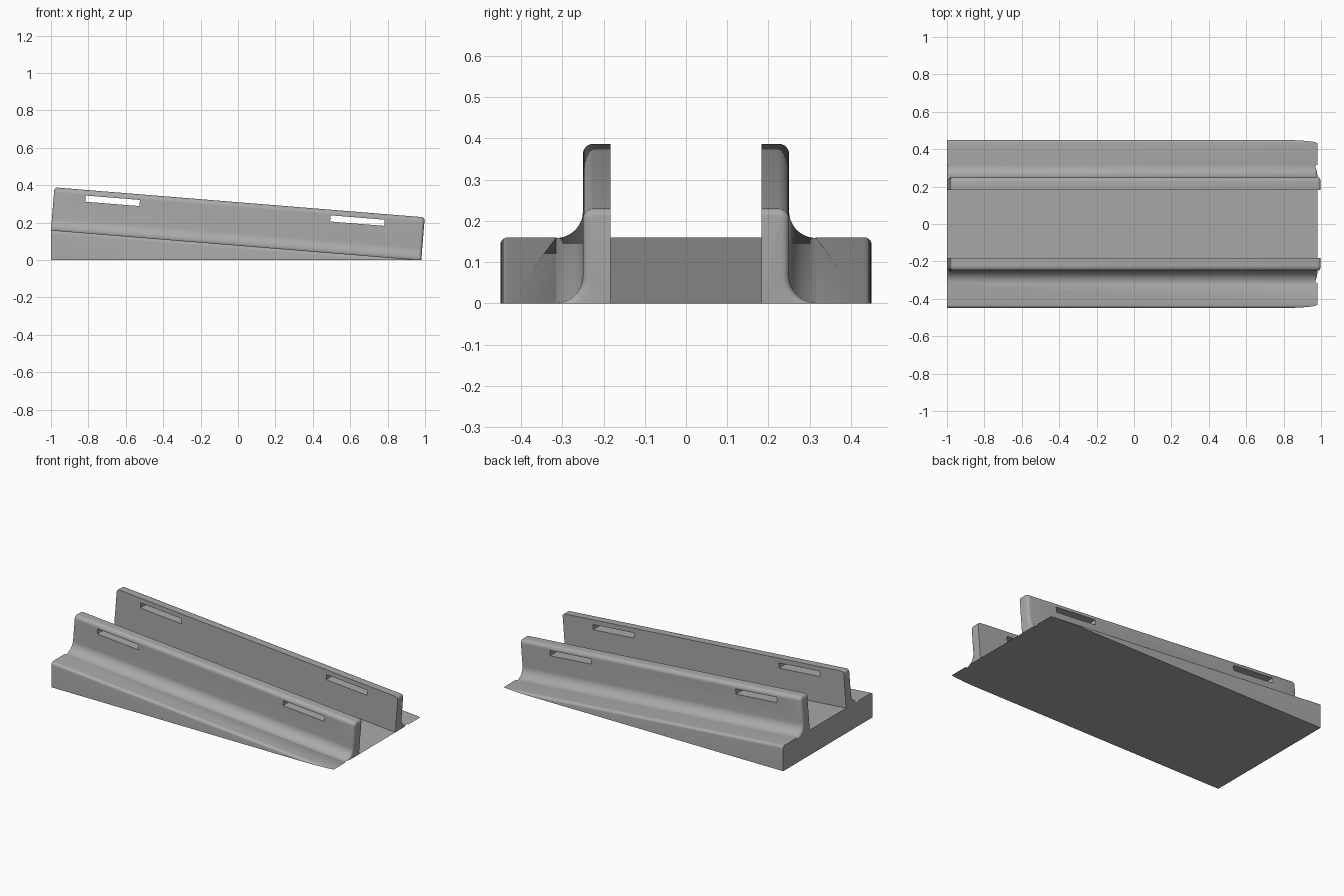
import bpy, bmesh
from math import sin, cos, pi, atan2, radians
from mathutils import Matrix, Vector

cube = bpy.data.objects.get("Cube")
if cube:
    bpy.data.objects.remove(cube)

RISE, RUN = 0.16, 1.98
SLOPE = atan2(RISE, RUN)
LENGTH = (RISE ** 2 + RUN ** 2) ** 0.5
WALL_IN, WALL_OUT, WALL_TOP, HALF_WIDTH = 0.183, 0.25, 0.229, 0.45
FILLET, TOP_ROUND, RIM_ROUND, END_ROUND = 0.065, 0.025, 0.018, 0.017
# Sloping frame: origin at the high end of the floor, x runs downhill
TILT = Matrix.Translation((-1, 0, RISE)) @ Matrix.Rotation(SLOPE, 4, 'Y')

grey = bpy.data.materials.new("plain_grey")
grey.use_nodes = True
grey.diffuse_color = (0.4, 0.4, 0.4, 1)
grey.node_tree.nodes["Principled BSDF"].inputs["Base Color"].default_value = (0.4, 0.4, 0.4, 1)


def arc(cy, cz, r, start, end, steps=8):
    angles = [radians(start + (end - start) * i / steps) for i in range(steps + 1)]
    return [(cy + r * cos(a), cz + r * sin(a)) for a in angles]


def make_object(name, bm):
    bmesh.ops.recalc_face_normals(bm, faces=bm.faces)
    mesh = bpy.data.meshes.new(name)
    bm.to_mesh(mesh)
    bm.free()
    mesh.materials.append(grey)
    obj = bpy.data.objects.new(name, mesh)
    bpy.context.collection.objects.link(obj)
    return obj


def box(name, low, high, matrix=Matrix()):
    bm = bmesh.new()
    bmesh.ops.create_cube(bm, size=1)
    low, high = Vector(low), Vector(high)
    for v in bm.verts:
        v.co = matrix @ ((low + high) / 2 + v.co * (high - low))
    return make_object(name, bm)


def cut(target, tool, operation):
    mod = target.modifiers.new("cut", 'BOOLEAN')
    mod.operation, mod.object, mod.solver = operation, tool, 'EXACT'
    bpy.context.view_layer.objects.active = target
    bpy.ops.object.modifier_apply(modifier=mod.name)
    bpy.data.objects.remove(tool)


# Half cross-section: channel floor, wall, fillet, side ledge
wall = [(WALL_IN, WALL_TOP)]
wall += arc(WALL_OUT - TOP_ROUND, WALL_TOP - TOP_ROUND, TOP_ROUND, 90, 0)
wall += arc(WALL_OUT + FILLET, FILLET, FILLET, 180, 270, 12)
half = [(WALL_IN, 0)] + wall
half += arc(HALF_WIDTH - RIM_ROUND, -RIM_ROUND, RIM_ROUND, 90, 0)
half += [(HALF_WIDTH, -0.2)]
profile = half + [(-y, z) for y, z in reversed(half)]

# Extrude down the slope and round the outer wall ends
bm = bmesh.new()
rings = [[bm.verts.new((x, y, z)) for y, z in profile] for x in (0, LENGTH)]
count = len(profile)
for ring in rings:
    bm.faces.new(ring)
for i in range(count):
    j = (i + 1) % count
    bm.faces.new((rings[0][i], rings[0][j], rings[1][j], rings[1][i]))
bmesh.ops.recalc_face_normals(bm, faces=bm.faces)
end_edges = []
for ring in rings:
    for i in range(1, len(wall)):
        for a, b in ((i, i + 1), (count - 1 - i, count - 2 - i)):
            end_edges.append(bm.edges.get((ring[a], ring[b])))
bmesh.ops.bevel(bm, geom=end_edges, offset=END_ROUND, segments=4, profile=0.5,
                affect='EDGES', clamp_overlap=False)
bm.transform(TILT)
ramp = make_object("sloped_channel_ramp", bm)

# Trim to the ground and the upright back end
cut(ramp, box("trim_box", (-0.9998, -1, 0), (1.5, 1, 1)), 'INTERSECT')

# Strap slots through both walls
for centre in (0.316, 1.629):
    slot = box("slot_cutter", (centre - 0.145, -0.35, 0.166), (centre + 0.145, 0.35, 0.199), TILT)
    cut(ramp, slot, 'DIFFERENCE')

bpy.ops.object.select_all(action='DESELECT')
ramp.select_set(True)
bpy.context.view_layer.objects.active = ramp
bpy.ops.object.shade_smooth_by_angle(angle=radians(30))
